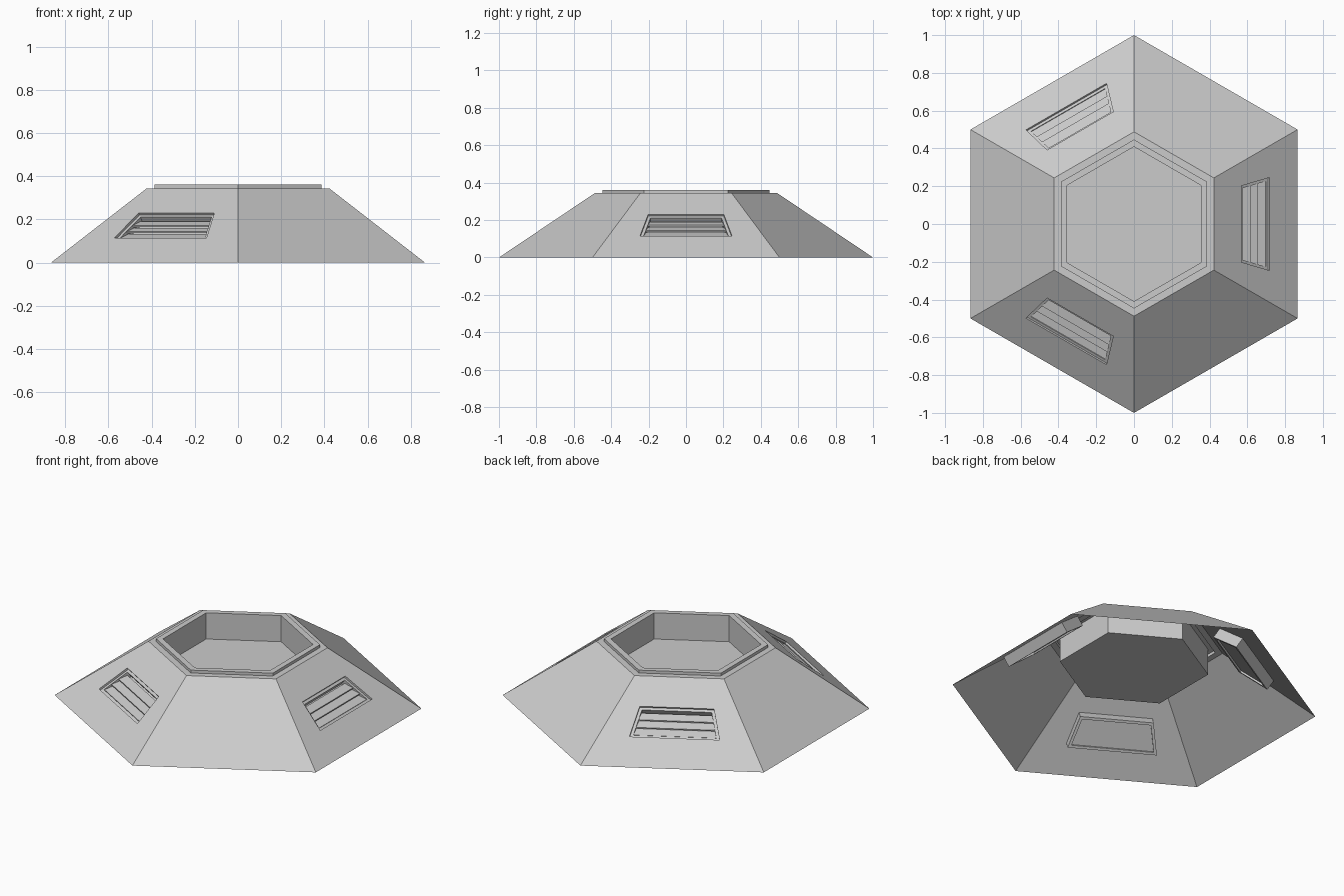
import bpy, bmesh, math
from mathutils import Matrix

if "Cube" in bpy.data.objects:
    bpy.data.objects.remove(bpy.data.objects["Cube"])

R0, R1, H = 1.0, 0.488, 0.344          # base radius, top radius, shoulder height
A0, A1 = R0 * math.cos(math.pi / 6), R1 * math.cos(math.pi / 6)
L = math.hypot(A0 - A1, H)
NX, NZ = H / L, (A0 - A1) / L          # outward normal of a sloped side
VENT_ANGLES = [0, 120, 240]
ZB, ZT = 0.115, 0.23                   # lower and upper edge of vent opening


def on_side(u, z, d=0.0):
    """Point on the +x side: u across, z height on slope, d depth inward."""
    return (A0 - (A0 - A1) * z / H - NX * d, u, z - NZ * d)


def half_width(z):
    return 0.246 - (z - ZB) * 0.38


def trapezoid(inset, d):
    b, t = ZB + inset * 0.6, ZT - inset * 0.6
    wb, wt = half_width(b) - inset, half_width(t) - inset
    return [on_side(-wb, b, d), on_side(wb, b, d), on_side(wt, t, d), on_side(-wt, t, d)]


def bridge(bm, a, b):
    n = len(a)
    for i in range(n):
        bm.faces.new([a[i], a[(i + 1) % n], b[(i + 1) % n], b[i]])


def add(bm, pts):
    return [bm.verts.new(p) for p in pts]


def finish(bm, name, angle=0):
    bmesh.ops.remove_doubles(bm, verts=bm.verts, dist=1e-5)
    bmesh.ops.recalc_face_normals(bm, faces=bm.faces)
    bmesh.ops.transform(bm, matrix=Matrix.Rotation(math.radians(angle), 4, 'Z'), verts=bm.verts)
    me = bpy.data.meshes.new(name)
    bm.to_mesh(me)
    bm.free()
    ob = bpy.data.objects.new(name, me)
    bpy.context.collection.objects.link(ob)
    return ob


# Shell: six sloped sides, three with vent openings
bm = bmesh.new()
w0, w1 = R0 / 2, R1 / 2
for k in range(6):
    outer = add(bm, [on_side(-w0, 0), on_side(w0, 0), on_side(w1, H), on_side(-w1, H)])
    new = outer
    if k * 60 in VENT_ANGLES:
        inner = add(bm, trapezoid(0, 0))
        bridge(bm, outer, inner)
        new = outer + inner
    else:
        bm.faces.new(outer)
    bmesh.ops.rotate(bm, verts=new, matrix=Matrix.Rotation(math.radians(60 * k), 3, 'Z'))
finish(bm, "sloped_shell")

# Top: shoulder, raised rim and sunken pit
bm = bmesh.new()
prev = None
for r, z in [(R1, H), (0.447, H), (0.447, 0.361), (0.409, 0.361), (0.409, 0.204)]:
    ring = add(bm, [(r * math.cos(math.radians(30 + 60 * i)),
                     r * math.sin(math.radians(30 + 60 * i)), z) for i in range(6)])
    if prev:
        bridge(bm, prev, ring)
    prev = ring
bm.faces.new(prev)
finish(bm, "rim_and_pit")

# Vents: stepped frame, back panel and three tilted slats
for n, ang in enumerate(VENT_ANGLES):
    bm = bmesh.new()
    rings = [add(bm, trapezoid(i, d)) for i, d in
             [(0, 0), (0, 0.06), (0.016, 0.06), (0.016, 0.012), (0, 0.012)]]
    for a, b in zip(rings, rings[1:]):
        bridge(bm, a, b)
    bm.faces.new(add(bm, trapezoid(0.016, 0.05)))
    finish(bm, f"vent_frame_{n + 1}", ang)

    bm = bmesh.new()
    for i in range(3):
        z = ZB + 0.011 + 0.029 * i
        section = [(z, 0.014), (z + 0.03, 0.03), (z + 0.027, 0.037), (z - 0.002, 0.021)]
        ends = [add(bm, [on_side(s * (half_width(zz) - 0.016), zz, d) for zz, d in section])
                for s in (-1, 1)]
        bridge(bm, *ends)
        for e in ends:
            bm.faces.new(e)
    finish(bm, f"vent_slats_{n + 1}", ang)
